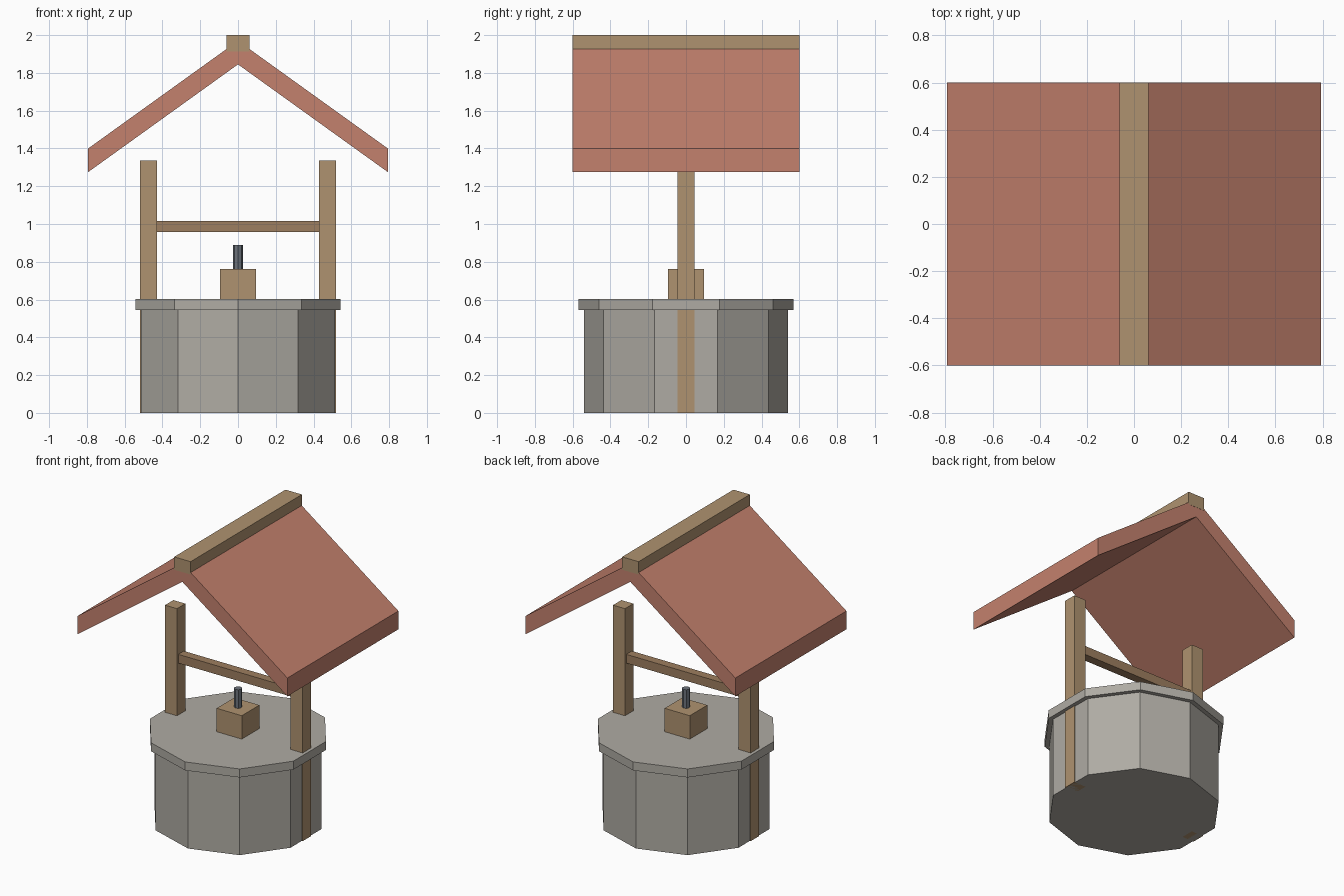
import bpy, bmesh, math

if "Cube" in bpy.data.objects:
    bpy.data.objects.remove(bpy.data.objects["Cube"])


def material(name, rgb):
    m = bpy.data.materials.new(name)
    m.diffuse_color = (*rgb, 1)
    m.use_nodes = True
    m.node_tree.nodes["Principled BSDF"].inputs["Base Color"].default_value = m.diffuse_color
    return m


STONE = material("stone", (0.43, 0.41, 0.37))
WOOD = material("wood", (0.43, 0.29, 0.16))
DARK_WOOD = material("dark_wood", (0.34, 0.21, 0.115))
TILE = material("roof_tile", (0.55, 0.22, 0.155))
METAL = material("metal", (0.15, 0.17, 0.20))


def extrude(name, points, depth, mat):
    """Solid from a closed outline of 3D points swept along a vector."""
    bm = bmesh.new()
    face = bm.faces.new([bm.verts.new(p) for p in points])
    res = bmesh.ops.extrude_face_region(bm, geom=[face], use_keep_orig=True)
    verts = [g for g in res["geom"] if isinstance(g, bmesh.types.BMVert)]
    bmesh.ops.translate(bm, verts=verts, vec=depth)
    bmesh.ops.recalc_face_normals(bm, faces=bm.faces)
    mesh = bpy.data.meshes.new(name)
    bm.to_mesh(mesh)
    bm.free()
    mesh.materials.append(mat)
    obj = bpy.data.objects.new(name, mesh)
    bpy.context.collection.objects.link(obj)
    return obj


def prism(name, sides, r, z0, z1, mat):
    # regular prism with a corner pointing along +y
    ring = [(r * math.sin(2 * math.pi * i / sides),
             r * math.cos(2 * math.pi * i / sides), z0) for i in range(sides)]
    return extrude(name, ring, (0, 0, z1 - z0), mat)


def box(name, x0, x1, hy, z0, z1, mat):
    # box symmetric about y = 0
    base = [(x0, -hy, z0), (x1, -hy, z0), (x1, hy, z0), (x0, hy, z0)]
    return extrude(name, base, (0, 0, z1 - z0), mat)


# Ten-sided stone wall with overhanging rim
prism("well_wall", 10, 0.54, 0.0, 0.545, STONE)
prism("well_rim", 10, 0.57, 0.545, 0.603, STONE)

# Posts and crossbar
for side, x in (("left", -0.475), ("right", 0.475)):
    box(side + "_post", x - 0.045, x + 0.045, 0.045, 0.0, 1.335, WOOD)
box("crossbar", -0.43, 0.43, 0.03, 0.957, 1.017, DARK_WOOD)

# Bucket block with its short stem
box("bucket", -0.095, 0.095, 0.095, 0.60, 0.763, WOOD)
prism("bucket_stem", 8, 0.026, 0.763, 0.89, METAL)

# Gabled roof and ridge beam
gable = [(0, 1.97), (0.793, 1.40), (0.793, 1.275),
         (0, 1.845), (-0.793, 1.275), (-0.793, 1.40)]
extrude("roof", [(x, -0.60, z) for x, z in gable], (0, 1.20, 0), TILE)
box("ridge_beam", -0.062, 0.062, 0.601, 1.912, 2.0, WOOD)
